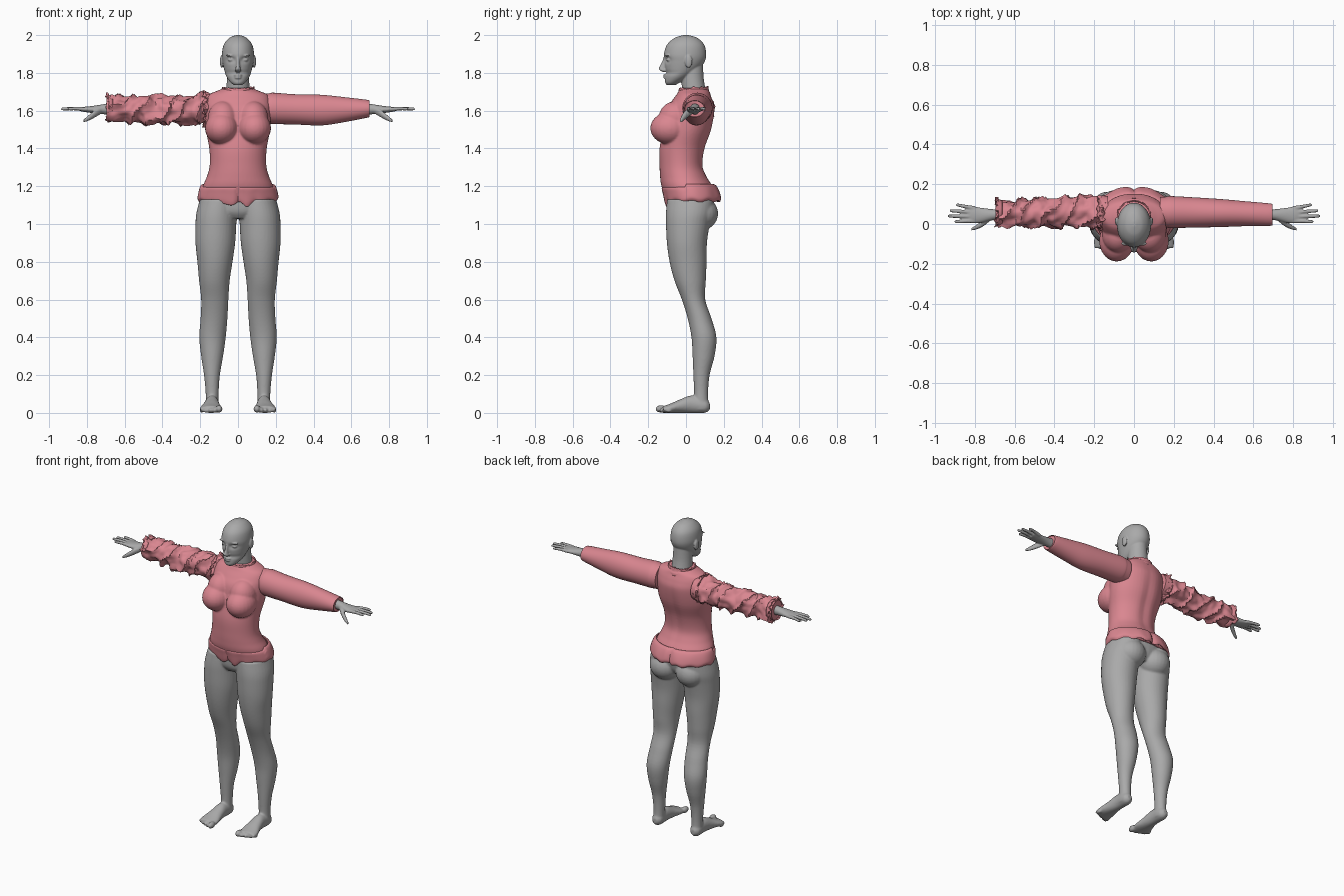
import bpy
import bmesh
import math
from mathutils import Matrix, Vector, noise

cube = bpy.data.objects.get("Cube")
if cube:
    bpy.data.objects.remove(cube, do_unlink=True)


def material(name, rgb):
    mat = bpy.data.materials.new(name)
    mat.use_nodes = True
    mat.diffuse_color = (*rgb, 1)
    mat.node_tree.nodes["Principled BSDF"].inputs["Base Color"].default_value = (*rgb, 1)
    return mat


SKIN = material("plain grey", (0.40, 0.40, 0.40))
CLOTH = material("dusty pink", (0.70, 0.24, 0.28))


def spline(rings, steps):
    """Catmull-Rom interpolation through the given ring values."""
    result = []
    for i in range(len(rings) - 1):
        p0, p1 = rings[max(i - 1, 0)], rings[i]
        p2, p3 = rings[i + 1], rings[min(i + 2, len(rings) - 1)]
        for k in range(steps):
            u = k / steps
            result.append([
                b + u * (c - a) / 2 + u * u * (a - 2.5 * b + 2 * c - d / 2)
                + u ** 3 * (1.5 * (b - c) + (d - a) / 2)
                for a, b, c, d in zip(p0, p1, p2, p3)])
    return result + [list(rings[-1])]


def loft(bm, axis, rings, sides=36, steps=5, capped=True):
    """Ring = position on axis, two centre values, two radii."""
    loops = []
    for t, ca, cb, ra, rb in spline(rings, steps):
        loop = []
        for k in range(sides):
            ang = math.tau * k / sides
            a = ca + max(ra, 0.002) * math.cos(ang)
            b = cb + max(rb, 0.002) * math.sin(ang)
            co = {"X": (t, a, b), "Y": (a, t, b), "Z": (a, b, t)}[axis]
            loop.append(bm.verts.new(co))
        loops.append(loop)
    for low, high in zip(loops, loops[1:]):
        for k in range(sides):
            n = (k + 1) % sides
            bm.faces.new((low[k], low[n], high[n], high[k]))
    if capped:
        bm.faces.new(loops[0])
        bm.faces.new(loops[-1])


def blob(bm, centre, radii):
    place = Matrix.Translation(centre) @ Matrix.Diagonal((*radii, 1))
    bmesh.ops.create_uvsphere(bm, u_segments=24, v_segments=16, radius=1, matrix=place)


def finish(name, bm, mat, voxel=0, mirror=False, thick=0, angle=60):
    bmesh.ops.recalc_face_normals(bm, faces=bm.faces)
    mesh = bpy.data.meshes.new(name)
    bm.to_mesh(mesh)
    bm.free()
    mesh.materials.append(mat)
    obj = bpy.data.objects.new(name, mesh)
    bpy.context.collection.objects.link(obj)
    bpy.ops.object.select_all(action="DESELECT")
    obj.select_set(True)
    bpy.context.view_layer.objects.active = obj
    bpy.ops.object.shade_smooth_by_angle(angle=math.radians(angle))
    if mirror:
        obj.modifiers.new("Mirror", "MIRROR").use_mirror_merge = False
    if thick:
        obj.modifiers.new("Thickness", "SOLIDIFY").thickness = thick
    if voxel:
        blend = obj.modifiers.new("Blend", "REMESH")
        blend.mode = "VOXEL"
        blend.voxel_size = voxel
        blend.use_smooth_shade = True
        soft = obj.modifiers.new("Soften", "SMOOTH")
        soft.factor = 0.5
        soft.iterations = 4
    return obj


def bump(d, width):
    return math.exp(-(d / width) ** 2)


# Head with eye sockets, face features, ears and neck
bm = bmesh.new()
loft(bm, "Z", [(1.735, 0, -.08, .02, .022), (1.75, 0, -.07, .04, .04),
               (1.78, 0, -.045, .061, .065), (1.82, 0, -.02, .074, .09),
               (1.86, 0, -.008, .082, .107), (1.9, 0, -.005, .085, .112),
               (1.95, 0, -.002, .075, .098), (1.985, 0, 0, .046, .06),
               (2, 0, 0, .01, .014)], sides=64, steps=8)
for v in bm.verts:
    if v.co.y < -.04:
        v.co.y += .014 * bump(abs(v.co.x) - .036, .022) * bump(v.co.z - 1.87, .016)
        v.co.y += .006 * bump(v.co.z - 1.8, .012)
loft(bm, "Z", [(1.66, 0, .05, .066, .065), (1.76, 0, .035, .059, .06),
               (1.85, 0, .03, .055, .06)])
loft(bm, "Z", [(1.805, 0, -.112, .012, .012), (1.814, 0, -.12, .018, .02),
               (1.826, 0, -.124, .013, .021), (1.85, 0, -.115, .009, .016),
               (1.885, 0, -.106, .01, .012)], sides=20)
for z, w in ((1.788, .022), (1.775, .019)):
    blob(bm, (0, -.106, z), (w, .014, .007))
blob(bm, (0, -.094, 1.752), (.024, .017, .016))
for s in (1, -1):
    blob(bm, (s * .036, -.09, 1.869), (.018, .014, .009))
    blob(bm, (s * .037, -.098, 1.892), (.028, .012, .006))
    blob(bm, (s * .086, .014, 1.86), (.01, .02, .034))
finish("head_and_neck", bm, SKIN, voxel=.004)

# Legs, buttocks, feet and toes
bm = bmesh.new()
loft(bm, "Z", [(.02, .138, .08, .034, .042), (.1, .137, .08, .034, .037),
               (.2, .138, .082, .042, .043), (.3, .137, .093, .058, .058),
               (.4, .135, .095, .07, .066), (.5, .127, .072, .071, .063),
               (.6, .123, .04, .072, .062), (.7, .125, .022, .081, .083),
               (.8, .122, .011, .093, .098), (.9, .12, .005, .105, .106),
               (1, .117, .01, .108, .116), (1.06, .112, .018, .108, .124),
               (1.13, .102, .025, .1, .125)])
loft(bm, "Z", [(1.03, 0, .02, .12, .09), (1.07, 0, .02, .19, .115),
               (1.15, 0, .025, .19, .125)])
blob(bm, (.094, .075, 1.055), (.096, .095, .09))
loft(bm, "Y", [(.126, .138, .035, .015, .018), (.1, .138, .038, .034, .038),
               (.03, .138, .046, .036, .046), (-.03, .14, .036, .045, .036),
               (-.08, .143, .025, .057, .025), (-.12, .144, .018, .056, .018)])
for i in range(5):
    r = .02 if i == 0 else .0145 - .0007 * i
    blob(bm, (.1 + .023 * i, -.132 + .004 * i * i / 1.6, r + .001), (r * .9, r * 1.5, r))
finish("legs_and_feet", bm, SKIN, voxel=.006, mirror=True)

# Hands with spread fingers
bm = bmesh.new()
loft(bm, "X", [(.64, .048, 1.61, .032, .032), (.7, .047, 1.608, .027, .028),
               (.77, .044, 1.606, .038, .019), (.81, .046, 1.607, .042, .014),
               (.835, .047, 1.607, .036, .01)])
for i, (tip, end_y) in enumerate(((.902, .012), (.936, .04), (.926, .067), (.895, .096))):
    base_y = .016 + .021 * i
    loft(bm, "X", [(.8, base_y, 1.607, .011, .011),
                   ((.8 + tip) / 2, (base_y + end_y) / 2, 1.611, .0095, .0095),
                   (tip - .008, end_y, 1.609, .008, .008), (tip, end_y, 1.608, .004, .004)],
         sides=14)
loft(bm, "X", [(.72, .035, 1.604, .016, .018), (.755, .006, 1.585, .016, .02),
               (.79, -.015, 1.562, .012, .015), (.818, -.027, 1.545, .006, .008)], sides=16)
finish("hands", bm, SKIN, voxel=.004, mirror=True)

# Sweater body
bm = bmesh.new()
loft(bm, "Z", [(1.13, 0, .03, .198, .135), (1.2, 0, .006, .186, .136),
               (1.25, 0, -.012, .165, .125), (1.31, 0, -.024, .15, .116),
               (1.4, 0, -.018, .152, .122), (1.5, 0, .008, .17, .13),
               (1.6, 0, .024, .175, .13), (1.65, 0, .034, .172, .11),
               (1.685, 0, .04, .155, .09), (1.705, 0, .042, .11, .08),
               (1.72, 0, .042, .075, .065)], sides=48)
for v in bm.verts:
    # Spine hollow
    if v.co.y > .04:
        v.co.y -= .01 * bump(v.co.x, .03) * bump(v.co.z - 1.42, .2)
for s in (1, -1):
    blob(bm, (s * .087, -.085, 1.507), (.088, .104, .086))
    blob(bm, (s * .08, -.055, 1.56), (.08, .09, .09))
finish("sweater_body", bm, CLOTH, voxel=.006)

# Hem band with scalloped front and a centre notch
bm = bmesh.new()
loft(bm, "Z", [(1.12, 0, .034, .205, .142), (1.135, 0, .034, .214, .149),
               (1.165, 0, .026, .208, .149), (1.188, 0, .016, .198, .145),
               (1.196, 0, .01, .186, .134)], sides=96, steps=4, capped=False)
for v in bm.verts:
    x, y, z = v.co
    low = min(1, max(0, (1.19 - z) / .07))
    turn = math.atan2(x, y - .03)
    v.co.z += low * .005 * math.sin(turn * 13)
    if y < 0:
        v.co.z -= low * (.025 * bump(abs(x) - .045, .03) + .01 * bump(abs(x) - .12, .02))
        v.co.y += .008 * bump(x, .006)
    else:
        v.co.y += low * .01 * bump(abs(x) - .075, .05) - .012 * bump(x, .012)
        v.co.z += .016 * (1 - low)
finish("hem_band", bm, CLOTH, thick=.006)

# Frayed collar, higher at the back
bm = bmesh.new()
loft(bm, "Z", [(1.68, 0, .04, .104, .09), (1.695, 0, .04, .1, .087),
               (1.705, 0, .04, .088, .08), (1.725, 0, .04, .086, .078)],
     sides=60, steps=3, capped=False)
for v in bm.verts:
    v.co.z += .1 * (v.co.y - .045) if v.co.y < .045 else .02 * (v.co.y - .045)
    if v.co.z > 1.705:
        v.co.z += .012 * noise.noise(v.co * 70)
finish("collar", bm, CLOTH, thick=.006)

# Smooth left sleeve and crumpled right sleeve
SLEEVE = [(.13, .06, 1.612, .074, .078), (.165, .06, 1.612, .078, .08),
          (.19, .06, 1.612, .08, .083), (.3, .058, 1.607, .076, .08),
          (.44, .055, 1.603, .07, .081), (.55, .052, 1.605, .063, .068),
          (.685, .047, 1.61, .056, .047), (.69, .047, 1.61, .05, .042)]
bm = bmesh.new()
loft(bm, "X", SLEEVE)
finish("left_sleeve", bm, CLOTH)

bm = bmesh.new()
loft(bm, "X", [(-x, y + .004, z, ry * 1.02 + .02 * max(0, x - .4),
                rz * .93 + .09 * max(0, x - .44)) for x, y, z, ry, rz in SLEEVE],
     sides=40, steps=12)
for v in bm.verts:
    x, y, z = v.co
    out = Vector((0, y - .055, z - 1.608))
    if -.68 < x < -.17:
        turn = math.atan2(out.z, out.y)
        fold = 1 - abs(math.sin(x * 27 + turn * 1.5 + 2 * noise.noise(v.co * 9)))
        rough = noise.noise(v.co * 24)
        v.co += out.normalized() * (.024 * fold ** 2 + .016 * rough - .008)
        v.co.x += .014 * noise.noise(v.co * 15)
finish("right_sleeve", bm, CLOTH, angle=40)


# Torn ruffles at the ends of the right sleeve
def ruffle(name, x, rad_y, rad_z, flare):
    bm = bmesh.new()
    loft(bm, "X", [(x + .02, .058, 1.61, rad_y - .008, rad_z - .008),
                   (x, .058, 1.61, rad_y, rad_z),
                   (x - .012, .058, 1.61, rad_y + .004, rad_z + .004)],
         sides=44, steps=2, capped=False)
    for v in bm.verts:
        if v.co.x < x - .002 or flare < 0:
            out = Vector((0, v.co.y - .058, v.co.z - 1.61)).normalized()
            jag = noise.noise(v.co * 45)
            v.co += out * abs(flare) * jag
            v.co.x += .02 * noise.noise(v.co * 60)
    finish(name, bm, CLOTH, thick=.004, angle=35)


ruffle("torn_cuff", -.682, .068, .072, .03)
ruffle("torn_shoulder", -.17, .082, .086, -.022)
